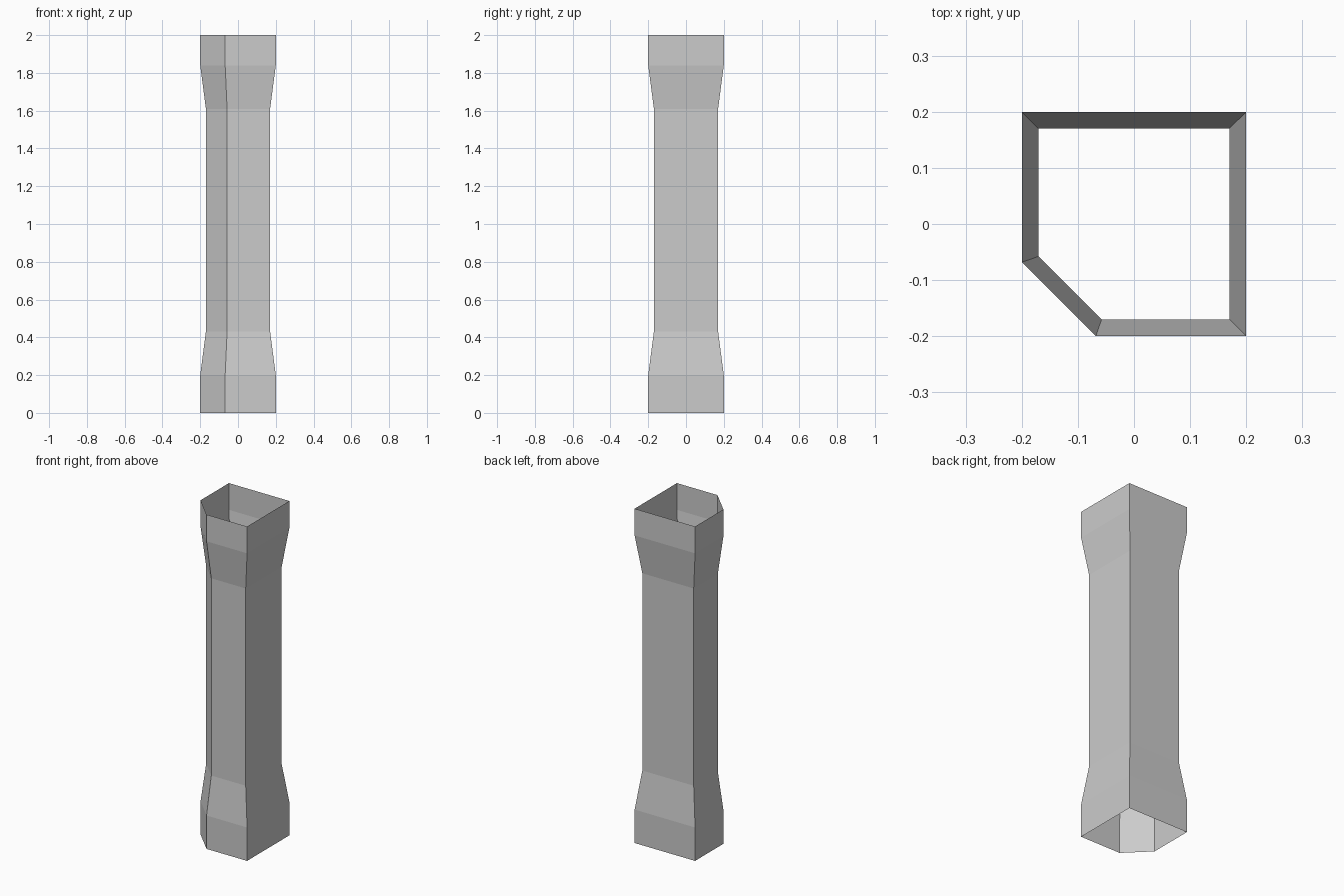
import bpy
import bmesh

if "Cube" in bpy.data.objects:
    bpy.data.objects.remove(bpy.data.objects["Cube"])

# Square cross-section with one chamfered corner (front left)
SECTION = [(-0.2, -0.068), (-0.068, -0.2), (0.2, -0.2), (0.2, 0.2), (-0.2, 0.2)]
# (height, scale) of each ring: wide ends, slimmer shaft
LEVELS = [(0.0, 1.0), (0.2, 1.0), (0.43, 0.85), (1.61, 0.85), (1.84, 1.0), (2.0, 1.0)]

# Open-ended hollow pillar: rings joined by flat side faces
bm = bmesh.new()
rings = [[bm.verts.new((x * s, y * s, z)) for x, y in SECTION] for z, s in LEVELS]
n = len(SECTION)
for low, high in zip(rings, rings[1:]):
    for i in range(n):
        j = (i + 1) % n
        bm.faces.new((low[i], low[j], high[j], high[i]))

mesh = bpy.data.meshes.new("pillar_shell")
bm.to_mesh(mesh)
bm.free()
pillar = bpy.data.objects.new("pillar_shell", mesh)
bpy.context.collection.objects.link(pillar)
